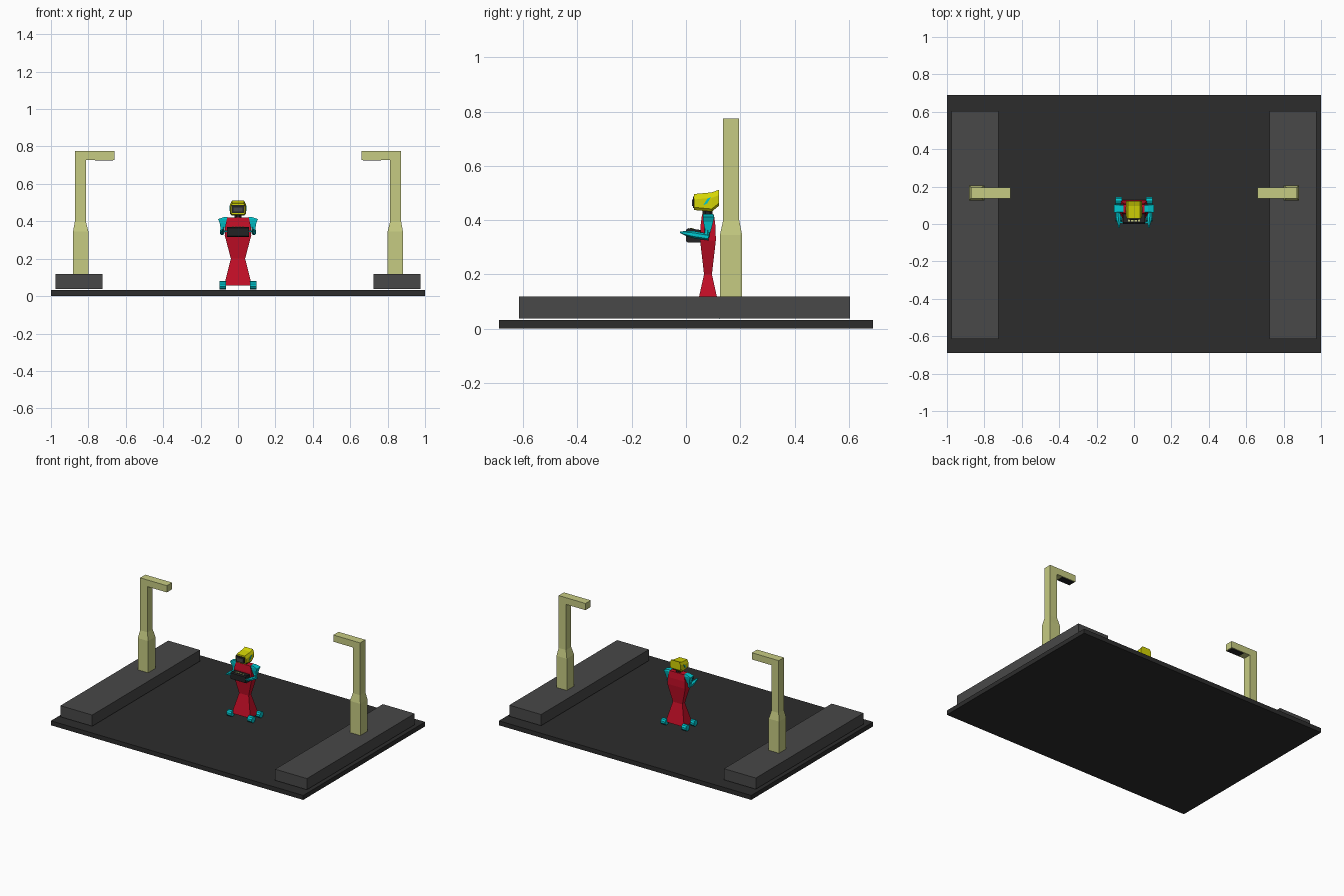
import bpy, bmesh, math
from mathutils import Vector

if "Cube" in bpy.data.objects:
    bpy.data.objects.remove(bpy.data.objects["Cube"])


def mat(name, r, g, b):
    m = bpy.data.materials.new(name)
    lin = [(c / 255 / 12.92 if c < 11 else ((c / 255 + 0.055) / 1.055) ** 2.4) for c in (r, g, b)]
    m.diffuse_color = (*lin, 1)
    m.use_nodes = True
    m.node_tree.nodes["Principled BSDF"].inputs["Base Color"].default_value = m.diffuse_color
    return m


ASPHALT = mat("asphalt", 44, 44, 44)
GREY = mat("kerb grey", 72, 72, 72)
OLIVE = mat("pale olive", 198, 203, 130)
RED = mat("red", 194, 14, 38)
YELLOW = mat("yellow", 212, 212, 5)
CYAN = mat("cyan", 0, 200, 208)
BLACK = mat("dark panel", 34, 34, 36)


def loft(name, rings, material):
    """Skin a list of equal-length point rings and cap both ends."""
    bm = bmesh.new()
    loops = [[bm.verts.new(p) for p in ring] for ring in rings]
    n = len(loops[0])
    for a, b in zip(loops, loops[1:]):
        for i in range(n):
            j = (i + 1) % n
            bm.faces.new((a[i], a[j], b[j], b[i]))
    bm.faces.new(loops[0][::-1])
    bm.faces.new(loops[-1])
    bmesh.ops.recalc_face_normals(bm, faces=bm.faces)
    me = bpy.data.meshes.new(name)
    bm.to_mesh(me)
    bm.free()
    me.materials.append(material)
    ob = bpy.data.objects.new(name, me)
    bpy.context.collection.objects.link(ob)
    return ob


def rect(z, x0, x1, y0, y1):
    return [(x0, y0, z), (x1, y0, z), (x1, y1, z), (x0, y1, z)]


def box(name, x0, x1, y0, y1, z0, z1, material):
    return loft(name, [rect(z0, x0, x1, y0, y1), rect(z1, x0, x1, y0, y1)], material)


def bar(name, stations, material, sides=6):
    """Tapered limb through (point, radius) stations along a straight line."""
    pts = [Vector(p) for p, r in stations]
    q = (pts[-1] - pts[0]).to_track_quat('Z', 'Y')
    rings = []
    for p, (_, r) in zip(pts, stations):
        rings.append([p + q @ Vector((r * math.cos(a), r * math.sin(a), 0))
                      for a in [2 * math.pi * (i + 0.5) / sides for i in range(sides)]])
    return loft(name, rings, material)


# Street
box("road", -1, 1, -0.69, 0.69, 0, 0.032, ASPHALT)

for s, side in ((-1, "left"), (1, "right")):
    # Pavement and street lamp
    box(side + "_pavement", s * 0.725, s * 0.977, -0.615, 0.605, 0.038, 0.118, GREY)
    loft(side + "_lamp_post", [
        rect(0.118, s * 0.80, s * 0.882, 0.125, 0.207),
        rect(0.345, s * 0.80, s * 0.882, 0.125, 0.207),
        rect(0.40, s * 0.814, s * 0.872, 0.137, 0.196),
        rect(0.775, s * 0.814, s * 0.872, 0.137, 0.196)], OLIVE)
    box(side + "_lamp_arm", s * 0.66, s * 0.814, 0.137, 0.196, 0.727, 0.775, OLIVE)
    box(side + "_lamp_panel", s * 0.668, s * 0.765, 0.143, 0.19, 0.724, 0.728, BLACK)

    # Wheels
    for y, end in ((0.033, "front"), (0.124, "rear")):
        bar(f"{side}_{end}_wheel", [((s * 0.064, y, 0.058), 0.022),
                                    ((s * 0.10, y, 0.058), 0.022)], CYAN, 10)

    # Arm: flared shoulder, upper arm, elbow and pointed forearm
    loft(side + "_shoulder", [
        rect(0.355, s * 0.076, s * 0.092, 0.072, 0.09),
        rect(0.392, s * 0.06, s * 0.098, 0.064, 0.10),
        rect(0.412, s * 0.056, s * 0.107, 0.062, 0.104),
        rect(0.422, s * 0.056, s * 0.075, 0.064, 0.10)], CYAN)
    bar(side + "_upper_arm", [((s * 0.08, 0.082, 0.41), 0.013),
                              ((s * 0.085, 0.076, 0.335), 0.010)], CYAN)
    bar(side + "_forearm", [((s * 0.085, 0.084, 0.337), 0.012),
                            ((s * 0.084, 0.03, 0.346), 0.013),
                            ((s * 0.08, 0.0, 0.351), 0.009),
                            ((s * 0.08, -0.022, 0.355), 0.003)], CYAN)
    bar(side + "_hand", [((s * 0.085, 0.012, 0.348), 0.007),
                         ((s * 0.055, 0.006, 0.345), 0.005)], CYAN, 4)

    # Slanted ear mark on the head
    loft(side + "_ear", [[(x, 0.064, 0.455), (x, 0.078, 0.461), (x, 0.092, 0.485), (x, 0.077, 0.477)]
                         for x in (s * 0.042, s * 0.046)], CYAN)

# Hourglass body
loft("body", [rect(z, -hx, hx, 0.081 - hy, 0.081 + hy) for z, hx, hy in (
    (0.058, 0.074, 0.046), (0.20, 0.038, 0.0145), (0.325, 0.071, 0.029),
    (0.375, 0.068, 0.028), (0.42, 0.058, 0.022))], RED)
bar("neck", [((0, 0.08, 0.41), 0.02), ((0, 0.08, 0.445), 0.02)], BLACK, 8)


# Head: chamfered helmet growing taller to the back
def helmet(y, lo, hi, hx):
    half = [(hx * 0.78, lo), (hx, lo + 0.010), (hx, hi - 0.02), (hx * 0.75, hi)]
    return [(x, y, z) for x, z in half] + [(-x, y, z) for x, z in reversed(half)]


loft("head", [helmet(0.030, 0.437, 0.496, 0.041), helmet(0.095, 0.431, 0.502, 0.044),
              helmet(0.122, 0.453, 0.512, 0.042)], YELLOW)
box("visor", -0.034, 0.034, 0.025, 0.031, 0.444, 0.486, BLACK)
box("visor_screen", -0.025, 0.025, 0.022, 0.026, 0.451, 0.475, GREY)

# Chest box carried in front, with buttons on its lid
loft("chest_box", [[(x, 0.0, 0.322), (x, 0.008, 0.317), (x, 0.056, 0.317),
                    (x, 0.056, 0.363), (x, 0.008, 0.37), (x, 0.0, 0.364)] for x in (-0.059, 0.059)], BLACK)
for i in range(4):
    x = -0.027 + i * 0.018
    box(f"box_button_{i + 1}", x - 0.006, x + 0.006, 0.014, 0.028, 0.362, 0.371, OLIVE)
